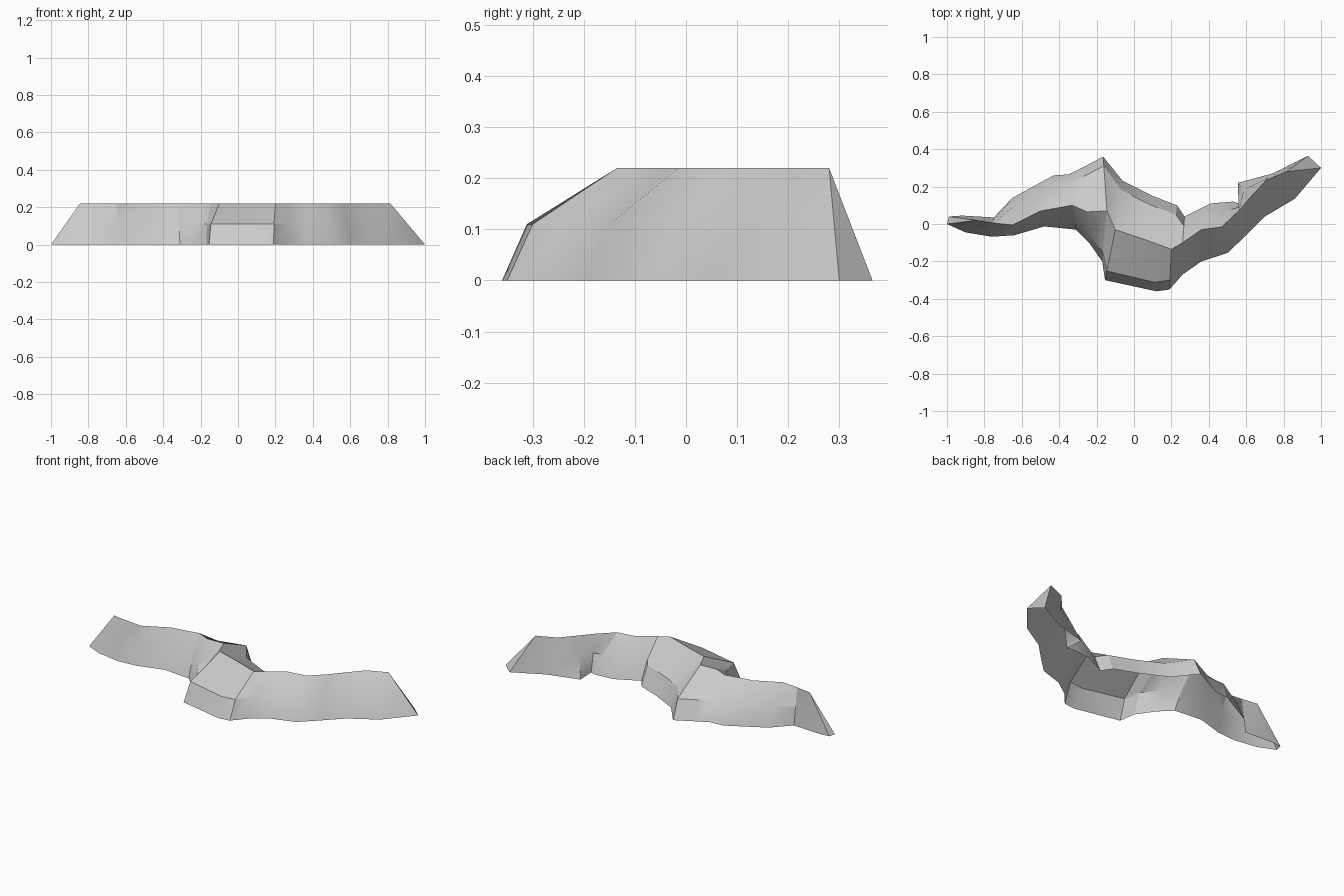
import bpy, bmesh
from mathutils import Vector

if "Cube" in bpy.data.objects:
    bpy.data.objects.remove(bpy.data.objects["Cube"])

H, MID = 0.22, 0.11      # crest height, shoulder height
INSET = 0.05             # how far the shoulder leans in from the foot

# Stations from left to right: front foot x,y / crest x,y / back foot x,y
STATIONS = [
    (-1.0, 0.0, -.845, .02, -.99, .04),
    (-.90, -.045, -.83, .017, -.92, .045),
    (-.76, -.068, -.75, .005, -.75, .035),
    (-.64, -.06, -.65, -.005, -.65, .14),
    (-.48, -.013, -.50, .07, -.43, .26),
    (-.31, -.03, -.33, .10, -.35, .265),
    (-.24, -.10, -.25, .065, -.26, .31),
    (-.17, -.20, -.145, .07, -.165, .36),
    (-.155, -.30, -.10, -.03, -.06, .23),
    (.12, -.36, .05, -.08, .10, .15),
    (.19, -.35, .20, -.135, .23, .10),
    (.26, -.27, .26, -.10, .27, .04),
    (.36, -.20, .36, -.03, .41, .11),
    (.50, -.155, .47, -.015, .53, .12),
    (.60, -.06, .56, .07, .56, .11),
    (.70, .04, .62, .14, .555, .22),
    (.86, .135, .70, .23, .74, .27),
    (1.0, .30, .815, .28, .93, .365),
]


def shoulder(foot, crest, is_end):
    """Point at half height: a steep wall below it, a gentle slope above."""
    d = crest - foot
    t = 0.5 if is_end else min(0.5, INSET / d.length)
    p = foot + d * t
    return (p.x, p.y, MID)


bm = bmesh.new()
rings = []
for i, s in enumerate(STATIONS):
    end = i in (0, len(STATIONS) - 1)
    f, r, b = Vector(s[0:2]), Vector(s[2:4]), Vector(s[4:6])
    pts = [(f.x, f.y, 0), shoulder(f, r, end), (r.x, r.y, H),
           shoulder(b, r, end), (b.x, b.y, 0)]
    rings.append([bm.verts.new(p) for p in pts])

# Walls and slopes (the underside is open)
for a, b in zip(rings, rings[1:]):
    for j in range(4):
        bm.faces.new((a[j], b[j], b[j + 1], a[j + 1]))

# Sloping end caps
bm.faces.new(rings[0])
bm.faces.new(rings[-1][::-1])

mesh = bpy.data.meshes.new("ridge")
bm.to_mesh(mesh)
bm.free()
ridge = bpy.data.objects.new("ridge", mesh)
bpy.context.collection.objects.link(ridge)

# Soft slopes with crisp breaks
bpy.context.view_layer.objects.active = ridge
ridge.select_set(True)
bpy.ops.object.shade_smooth_by_angle(angle=0.45)
